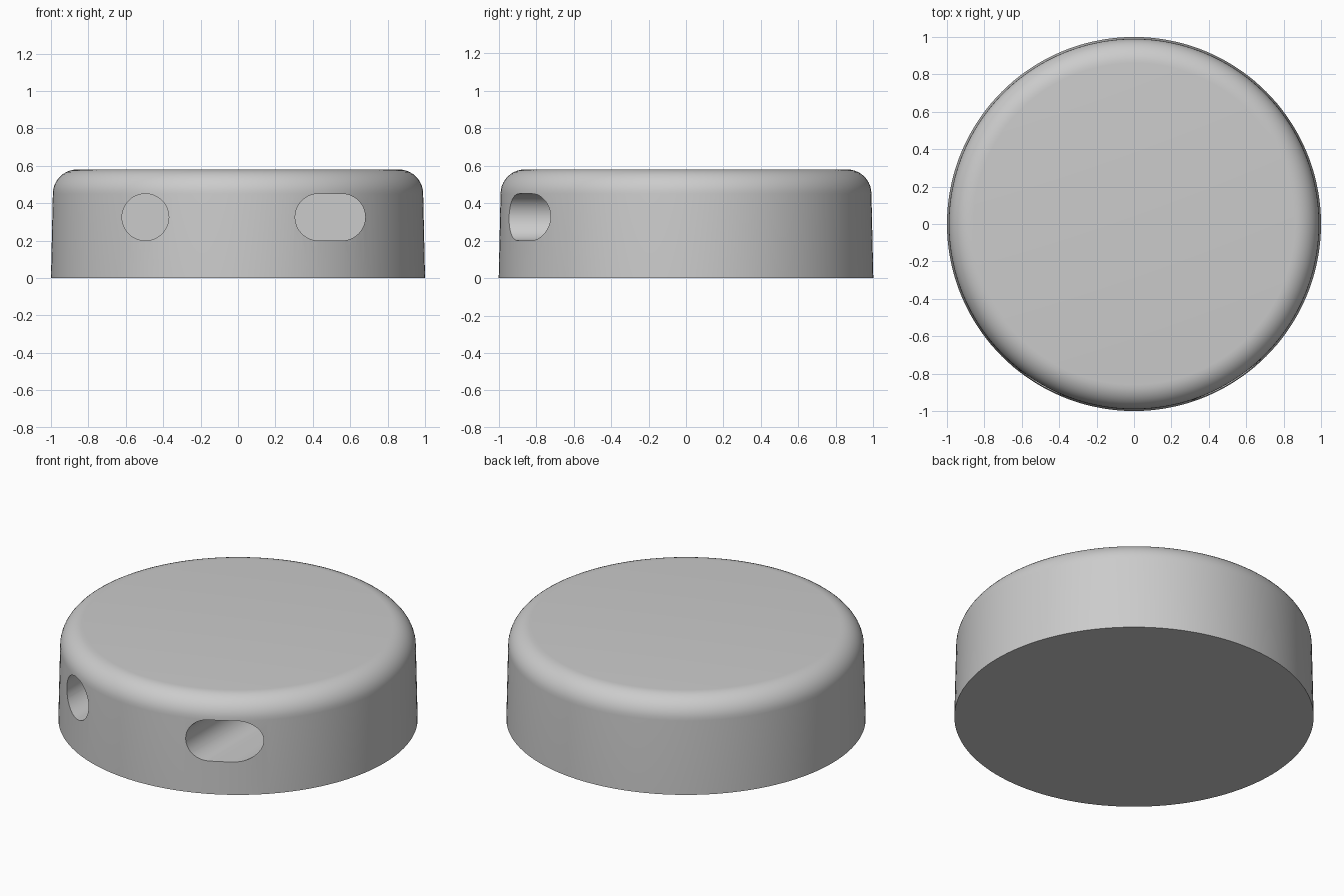
import bpy, bmesh
from math import sin, cos, pi, radians

cube = bpy.data.objects.get("Cube")
if cube:
    bpy.data.objects.remove(cube, do_unlink=True)

grey = bpy.data.materials.new("light grey")
grey.use_nodes = True
colour = (0.6, 0.6, 0.6, 1)
grey.diffuse_color = colour
grey.node_tree.nodes["Principled BSDF"].inputs["Base Color"].default_value = colour

HEIGHT, FILLET, SIDES, STEPS = 0.58, 0.13, 144, 10


def make_object(name, bm):
    bmesh.ops.recalc_face_normals(bm, faces=bm.faces)
    mesh = bpy.data.meshes.new(name)
    bm.to_mesh(mesh)
    bm.free()
    mesh.materials.append(grey)
    obj = bpy.data.objects.new(name, mesh)
    bpy.context.collection.objects.link(obj)
    return obj


def loft(name, rings):
    """Skin closed rings of points and cap both ends."""
    bm = bmesh.new()
    loops = [[bm.verts.new(p) for p in ring] for ring in rings]
    for a, b in zip(loops, loops[1:]):
        for i in range(len(a)):
            j = (i + 1) % len(a)
            bm.faces.new((a[i], a[j], b[j], b[i]))
    bm.faces.new(loops[0])
    bm.faces.new(loops[-1])
    return make_object(name, bm)


def slot_cutter(name, x, z, radius, half_straight, back):
    """Pill-shaped prism running inwards from the front."""
    outline = []
    for side, start in ((1, -pi / 2), (-1, pi / 2)):
        for i in range(25):
            a = start + pi * i / 24
            outline.append((x + side * half_straight + radius * cos(a),
                            z + radius * sin(a)))
    if half_straight == 0:
        outline = outline[:24] + outline[25:49]
    return loft(name, [[(px, y, pz) for px, pz in outline] for y in (-1.2, back)])


# Drafted disc with a rounded top rim
profile = [(1.0, 0.0)]
for i in range(STEPS + 1):
    a = pi / 2 * i / STEPS
    profile.append((0.99 - FILLET + FILLET * cos(a), HEIGHT - FILLET + FILLET * sin(a)))
body = loft("body", [[(r * cos(2 * pi * k / SIDES), r * sin(2 * pi * k / SIDES), z)
                      for k in range(SIDES)] for r, z in profile])
bpy.context.view_layer.objects.active = body

# Round socket and long slot in the front wall
cutters = [slot_cutter("round_socket_cutter", -0.495, 0.325, 0.125, 0, 0.0),
           slot_cutter("long_slot_cutter", 0.493, 0.325, 0.125, 0.0625, 0.0)]
for cutter in cutters:
    mod = body.modifiers.new(cutter.name, "BOOLEAN")
    mod.operation = "DIFFERENCE"
    mod.solver = "EXACT"
    mod.object = cutter
    bpy.ops.object.modifier_apply(modifier=mod.name)
for cutter in cutters:
    bpy.data.objects.remove(cutter, do_unlink=True)

# Smooth walls, crisp openings and base
bpy.ops.object.select_all(action="DESELECT")
body.select_set(True)
bpy.ops.object.shade_smooth_by_angle(angle=radians(30))
